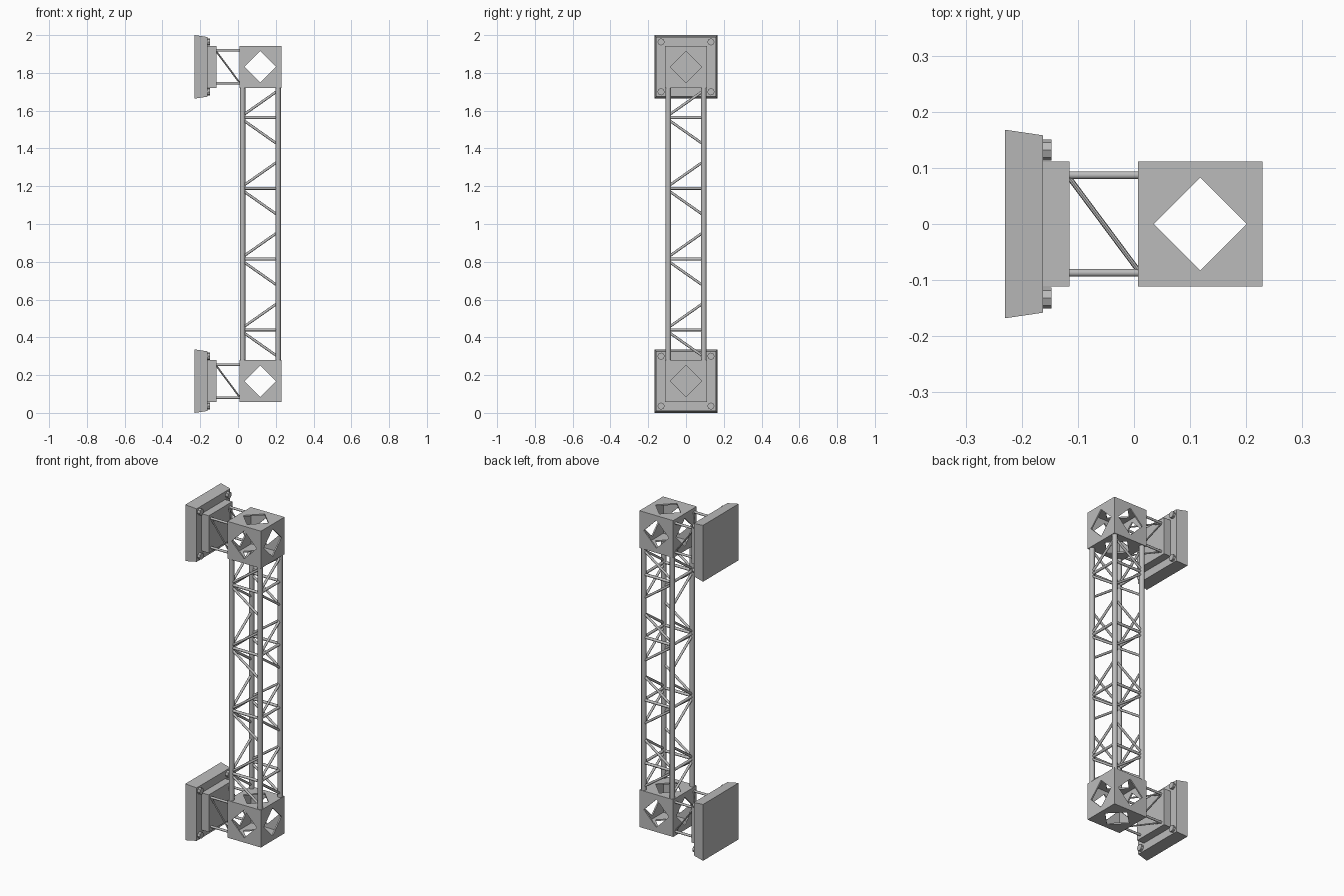
import bpy, bmesh, math
from mathutils import Vector, Matrix

cube = bpy.data.objects.get("Cube")
if cube:
    bpy.data.objects.remove(cube, do_unlink=True)

grey = bpy.data.materials.new("grey metal")
grey.use_nodes = True
grey.diffuse_color = (0.5, 0.5, 0.5, 1)
grey.node_tree.nodes["Principled BSDF"].inputs["Base Color"].default_value = grey.diffuse_color

CX = 0.118            # truss axis
LOW, HIGH = 0.168, 1.832   # joint box heights
HALF = 0.111          # half size of a joint box
HOLE = 0.083          # half diagonal of a diamond hole
WALL = 0.008
COL = 0.094           # column offset from the axis


def finish(name, bm, smooth=False):
    bmesh.ops.recalc_face_normals(bm, faces=bm.faces)
    mesh = bpy.data.meshes.new(name)
    bm.to_mesh(mesh)
    bm.free()
    mesh.materials.append(grey)
    ob = bpy.data.objects.new(name, mesh)
    bpy.context.collection.objects.link(ob)
    if smooth:
        bpy.ops.object.select_all(action='DESELECT')
        ob.select_set(True)
        bpy.context.view_layer.objects.active = ob
        bpy.ops.object.shade_smooth_by_angle(angle=math.radians(40))
    return ob


def rod(bm, a, b, r, sides=12):
    a, b = Vector(a), Vector(b)
    d = b - a
    m = Matrix.Translation((a + b) / 2) @ d.to_track_quat('Z', 'Y').to_matrix().to_4x4()
    bmesh.ops.create_cone(bm, cap_ends=True, segments=sides, radius1=r, radius2=r,
                          depth=d.length, matrix=m)


def block(bm, x0, x1, z, half0, half1):
    """Square block along x whose half size goes from half0 to half1."""
    m = Matrix.Translation(((x0 + x1) / 2, 0, z)) @ Matrix.Rotation(math.pi / 2, 4, 'Y') \
        @ Matrix.Rotation(math.pi / 4, 4, 'Z')
    k = math.sqrt(2)
    bmesh.ops.create_cone(bm, cap_ends=True, segments=4, radius1=half0 * k,
                          radius2=half1 * k, depth=x1 - x0, matrix=m)


def joint_box(name, z):
    """Hollow box with a diamond opening in each of its six walls."""
    bm = bmesh.new()
    turns = [Matrix.Rotation(i * math.pi / 2, 4, 'Y') for i in range(4)]
    turns += [Matrix.Rotation(s * math.pi / 2, 4, 'X') for s in (1, -1)]
    for turn in turns:
        m = Matrix.Translation((CX, 0, z)) @ turn
        outer, inner = [], []
        for i in range(8):
            a = i * math.pi / 4
            reach = HALF * (math.sqrt(2) if i % 2 else 1)
            outer.append(bm.verts.new(m @ Vector((math.cos(a) * reach, math.sin(a) * reach, HALF))))
            if i % 2 == 0:
                inner.append(bm.verts.new(m @ Vector((math.cos(a) * HOLE, math.sin(a) * HOLE, HALF))))
        for i in range(4):
            j = (i + 1) % 4
            bm.faces.new((outer[2 * i], outer[2 * i + 1], outer[(2 * i + 2) % 8], inner[j], inner[i]))
    bmesh.ops.remove_doubles(bm, verts=bm.verts, dist=1e-4)
    ob = finish(name, bm)
    mod = ob.modifiers.new("wall thickness", 'SOLIDIFY')
    mod.thickness = WALL
    mod.offset = -1
    mod.use_even_offset = True


# Joint boxes, wall mounts and short arms at both ends
for end, z in (("lower", LOW), ("upper", HIGH)):
    joint_box(end + "_joint_box", z)

    bm = bmesh.new()
    block(bm, -0.23, -0.162, z, 0.168, 0.158)
    finish(end + "_wall_block", bm)
    bm = bmesh.new()
    block(bm, -0.162, -0.115, z, HALF, HALF)
    finish(end + "_mount_plate", bm)

    bolts, arm = bmesh.new(), bmesh.new()
    for sy in (-1, 1):
        for sz in (-1, 1):
            y, zz = sy * 0.132, z + sz * 0.132
            rod(bolts, (-0.165, y, zz), (-0.147, y, zz), 0.019, 8)
            y, zz = sy * 0.087, z + sz * 0.087
            rod(arm, (-0.12, y, zz), (CX - HALF + 0.004, y, zz), 0.007)
    x0, x1, q, e = -0.115, CX - HALF, 0.087, 0.082
    for s in (-1, 1):
        rod(arm, (x0, s * q, z + e), (x1, s * q, z - e), 0.0045, 8)
        rod(arm, (x0, e, z + s * q), (x1, -e, z + s * q), 0.0045, 8)
    finish(end + "_bolts", bolts)
    finish(end + "_arm_rods", arm, True)

# Four long columns
bm = bmesh.new()
for sx in (-1, 1):
    for sy in (-1, 1):
        x, y = CX + sx * COL, sy * COL
        rod(bm, (x, y, LOW + HALF - 0.004), (x, y, HIGH - HALF + 0.004), 0.0145)
finish("columns", bm, True)

# Bracing: a strut and two diagonals per bay on each of the four sides
struts, braces = bmesh.new(), bmesh.new()
for bay in range(4):
    z = 0.44 + bay * 0.3745
    for s in (-COL, COL):
        for along_x in (True, False):
            def at(u, h):
                return (CX + u, s, z + h) if along_x else (CX + s, u, z + h)
            rod(struts, at(-COL, 0), at(COL, 0), 0.008)
            for up in (-1, 1):
                rod(braces, at(-COL, up * 0.011), at(COL, up * 0.143), 0.007)
finish("cross_struts", struts, True)
finish("diagonal_braces", braces, True)
